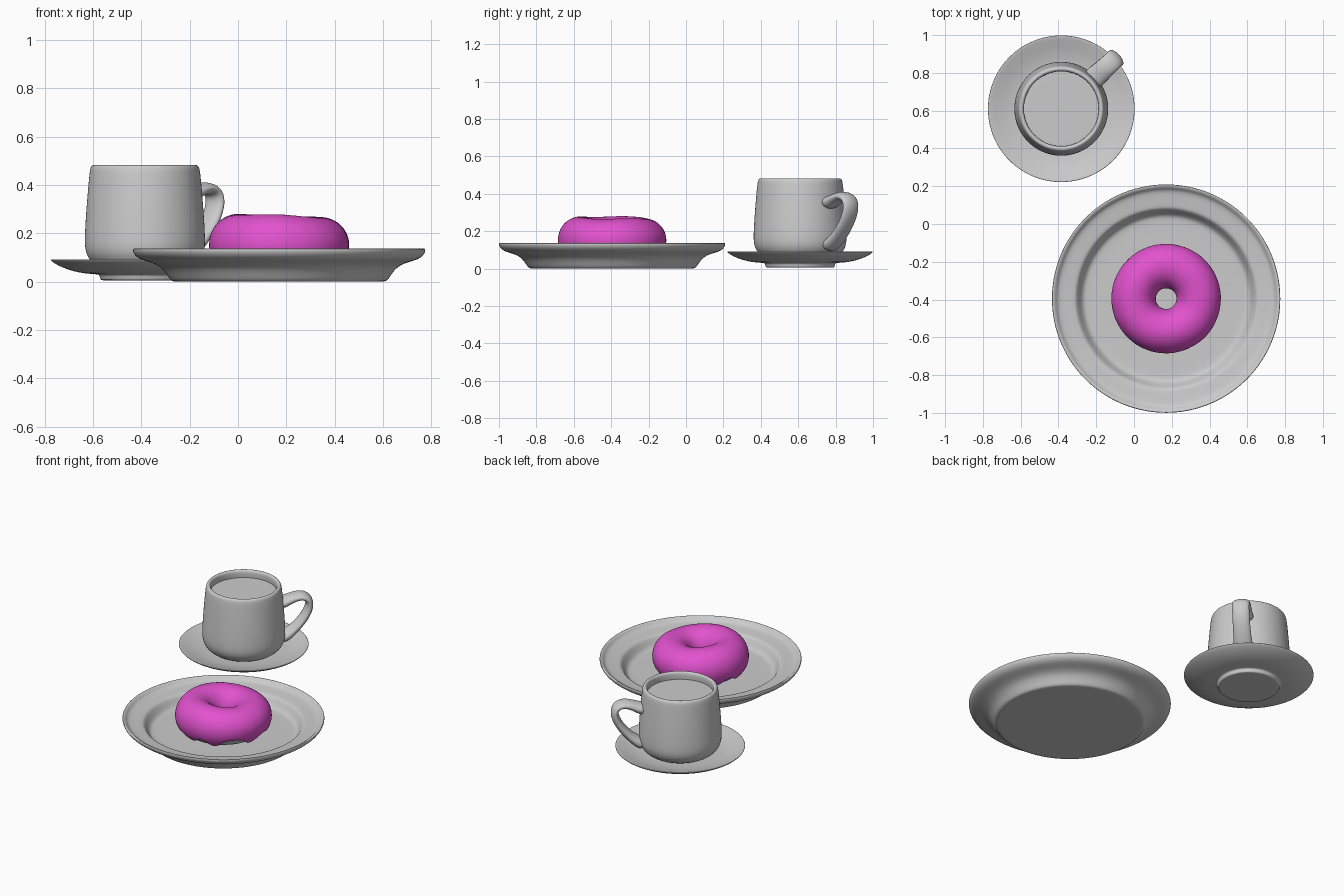
import bpy
import bmesh
from math import sin, cos, radians, pi, exp
from mathutils import Vector

if "Cube" in bpy.data.objects:
    bpy.data.objects.remove(bpy.data.objects["Cube"], do_unlink=True)


def material(name, colour):
    mat = bpy.data.materials.new(name)
    mat.use_nodes = True
    mat.diffuse_color = (*colour, 1)
    mat.node_tree.nodes["Principled BSDF"].inputs["Base Color"].default_value = (*colour, 1)
    return mat


GREY = material("plain_grey", (0.6, 0.6, 0.6))
PINK = material("magenta_icing", (0.76, 0.085, 0.62))


def surface(name, rows, mat, place, wrap_rows=False, caps=False, thickness=0, levels=2):
    """Skin a list of rings (or strips) of points into a smooth mesh."""
    bm = bmesh.new()
    grid = [[bm.verts.new(p) for p in row] for row in rows]
    count = len(grid)
    width = len(grid[0])
    closed = not thickness
    for i in range(count if wrap_rows else count - 1):
        a, b = grid[i], grid[(i + 1) % count]
        for j in range(width if closed else width - 1):
            k = (j + 1) % width
            bm.faces.new((a[j], a[k], b[k], b[j]))
    if caps:
        bm.faces.new(grid[0])
        bm.faces.new(grid[-1])
    bmesh.ops.dissolve_degenerate(bm, edges=bm.edges, dist=1e-5)
    bmesh.ops.remove_doubles(bm, verts=bm.verts, dist=1e-5)
    bmesh.ops.recalc_face_normals(bm, faces=bm.faces)
    for face in bm.faces:
        face.smooth = True
    mesh = bpy.data.meshes.new(name)
    bm.to_mesh(mesh)
    bm.free()
    mesh.materials.append(mat)
    obj = bpy.data.objects.new(name, mesh)
    obj.location = place
    bpy.context.collection.objects.link(obj)
    if thickness:
        shell = obj.modifiers.new("shell", 'SOLIDIFY')
        shell.thickness = thickness
        shell.offset = -1
    if levels:
        sub = obj.modifiers.new("smooth", 'SUBSURF')
        sub.levels = sub.render_levels = levels
    return obj


def lathe(name, profile, place, mat=GREY, steps=48):
    """Turn a (radius, height) profile around z."""
    turns = [2 * pi * i / steps for i in range(steps)]
    rows = [[(r * cos(t), r * sin(t), z) for t in turns] for r, z in profile]
    return surface(name, rows, mat, place)


PLATE = (0.17, -0.395, 0)
SAUCER = (-0.385, 0.61, 0)

# Dinner plate: foot, flared underside, raised lip, sunken floor
lathe("plate", [
    (0, 0), (0.4, 0), (0.435, 0), (0.45, 0.005), (0.465, 0.03), (0.49, 0.062),
    (0.53, 0.08), (0.58, 0.092), (0.604, 0.115), (0.608, 0.135), (0.6, 0.138),
    (0.586, 0.13), (0.575, 0.114), (0.54, 0.108), (0.49, 0.103), (0.475, 0.098),
    (0.455, 0.062), (0.438, 0.042), (0.41, 0.038), (0, 0.038)], PLATE)

# Saucer: small foot ring and a shallow dish
lathe("saucer", [
    (0, 0.005), (0.17, 0.005), (0.182, 0.006), (0.186, 0.015), (0.188, 0.028),
    (0.2, 0.031), (0.26, 0.034), (0.33, 0.052), (0.38, 0.078), (0.392, 0.09),
    (0.386, 0.093), (0.36, 0.085), (0.3, 0.065), (0.22, 0.05), (0, 0.046)], SAUCER)

# Cup: rounded base, tapered wall, hollow inside
lathe("cup", [
    (0, 0.046), (0.14, 0.046), (0.175, 0.05), (0.22, 0.075), (0.248, 0.12),
    (0.25, 0.18), (0.244, 0.28), (0.236, 0.38), (0.229, 0.455), (0.224, 0.478),
    (0.212, 0.484), (0.2, 0.478), (0.197, 0.455), (0.203, 0.38), (0.214, 0.2),
    (0.205, 0.12), (0.16, 0.085), (0, 0.08)], SAUCER)

# Drink filling the cup
lathe("drink", [(0, 0.435), (0.19, 0.435), (0.202, 0.435), (0.202, 0.428), (0, 0.428)], SAUCER)

# Cup handle: a flattened loop swept in an upright plane
out = Vector((cos(radians(43)), sin(radians(43)), 0))
side = Vector((-out.y, out.x, 0))
up = Vector((0, 0, 1))
path = [(0.215, 0.345), (0.26, 0.362), (0.305, 0.382), (0.35, 0.39), (0.39, 0.372),
        (0.402, 0.325), (0.375, 0.258), (0.33, 0.2), (0.28, 0.15), (0.215, 0.11)]
spine = [out * r + up * z for r, z in path]
rings = []
for i, point in enumerate(spine):
    along = (spine[min(i + 1, len(spine) - 1)] - spine[max(i - 1, 0)]).normalized()
    normal = side.cross(along)
    end = abs(2 * i / (len(spine) - 1) - 1) ** 4
    half_thick, half_wide = 0.026 + 0.016 * end, 0.054 + 0.012 * end
    ring = []
    for j in range(12):
        a = 2 * pi * j / 12
        ring.append(point + normal * cos(a) * half_thick + side * sin(a) * half_wide)
    rings.append(ring)
surface("cup_handle", rings, GREY, SAUCER, caps=True)


def torus_point(turn, phi, tube, height):
    """Slightly uneven ring: phi 0 faces outwards, 90 degrees is the top."""
    r = 0.1725 + tube * cos(phi)
    lift = 0.007 * cos(turn - radians(200)) + 0.003 * sin(3 * turn)
    z = 0.152 + height * sin(phi) + lift * max(0, sin(phi))
    return (r * cos(turn), r * sin(turn), z)


# Doughnut body
turns = [2 * pi * i / 72 for i in range(72)]
body = [[torus_point(t, 2 * pi * j / 20, 0.104, 0.11) for j in range(20)] for t in turns]
surface("doughnut", body, GREY, PLATE, wrap_rows=True, levels=1)

# Icing: a shell over the body whose outer edge runs down in drips
drips = [(-68, 9, 42), (-15, 10, 38), (-103, 12, 30), (30, 14, 32), (68, 10, 40),
         (105, 15, 30), (145, 11, 40), (185, 13, 32), (222, 11, 36)]


def outer_edge(turn):
    drop = 24
    for angle, spread, depth in drips:
        gap = (turn * 180 / pi - angle + 180) % 360 - 180
        drop += depth * exp(-(gap / spread) ** 2)
    return -radians(min(drop, 68))


icing = []
for t in turns:
    start = outer_edge(t)
    stop = radians(215 + 6 * sin(4 * t))
    icing.append([torus_point(t, start + (stop - start) * j / 18, 0.119, 0.122) for j in range(19)])
surface("icing", icing, PINK, PLATE, wrap_rows=True, thickness=0.018, levels=1)
